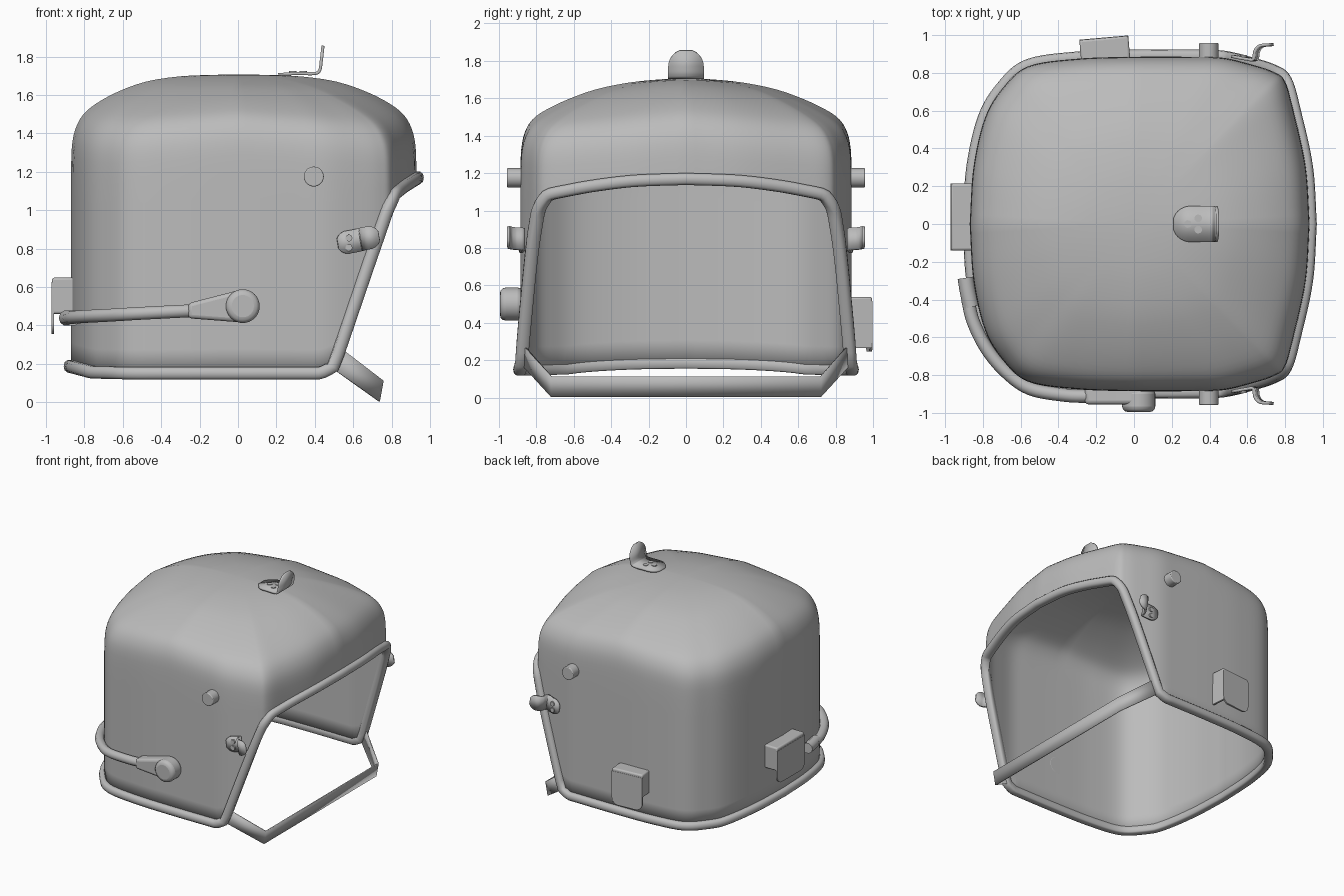
import bpy, bmesh, math
from mathutils import Vector, Matrix

if "Cube" in bpy.data.objects:
    bpy.data.objects.remove(bpy.data.objects["Cube"])

grey = bpy.data.materials.new("grey")
grey.use_nodes = True
grey.diffuse_color = (0.5, 0.5, 0.5, 1)
grey.node_tree.nodes["Principled BSDF"].inputs["Base Color"].default_value = (0.5, 0.5, 0.5, 1)


def finish(ob, angle=40):
    bpy.ops.object.select_all(action='DESELECT')
    ob.select_set(True)
    bpy.context.view_layer.objects.active = ob
    bpy.ops.object.shade_smooth_by_angle(angle=math.radians(angle))
    return ob


def make(name, verts, faces, thick=0, offset=0, bevel=0, angle=40):
    me = bpy.data.meshes.new(name)
    me.from_pydata([tuple(v) for v in verts], [], faces)
    bm = bmesh.new()
    bm.from_mesh(me)
    bmesh.ops.recalc_face_normals(bm, faces=bm.faces)
    bm.to_mesh(me)
    bm.free()
    me.materials.append(grey)
    ob = bpy.data.objects.new(name, me)
    bpy.context.collection.objects.link(ob)
    finish(ob, angle)
    if thick:
        m = ob.modifiers.new("thickness", 'SOLIDIFY')
        m.thickness, m.offset = thick, offset
    if bevel:
        m = ob.modifiers.new("soft edges", 'BEVEL')
        m.width, m.segments, m.limit_method = bevel, 3, 'ANGLE'
    return ob


def spline(pts, n):
    """Smooth curve through the points."""
    p = [Vector(q) for q in pts]
    p = [2 * p[0] - p[1]] + p + [2 * p[-1] - p[-2]]
    out = []
    for i in range(1, len(p) - 2):
        a, b, c, d = p[i - 1:i + 3]
        for k in range(n):
            t = k / n
            out.append(0.5 * (2 * b + (c - a) * t + (2 * a - 5 * b + 4 * c - d) * t * t
                              + (3 * b - a - 3 * c + d) * t ** 3))
    return out + [p[-2]]


def prism(name, profile, y0, y1, bevel=0):
    """Extrude an XZ profile along y."""
    n = len(profile)
    verts = [(x, y, z) for y in (y0, y1) for x, z in profile]
    faces = [range(n), range(n, 2 * n)]
    faces += [(i, (i + 1) % n, n + (i + 1) % n, n + i) for i in range(n)]
    return make(name, verts, [tuple(f) for f in faces], bevel=bevel)


def circle(x, z, r, a0=0, a1=360, n=32):
    return [(x + r * math.cos(math.radians(a0 + (a1 - a0) * i / n)),
             z + r * math.sin(math.radians(a0 + (a1 - a0) * i / n))) for i in range(n)]


def tube(name, pts, r):
    cu = bpy.data.curves.new(name, 'CURVE')
    cu.dimensions = '3D'
    cu.bevel_depth, cu.bevel_resolution, cu.use_fill_caps = r, 3, True
    sp = cu.splines.new('POLY')
    sp.points.add(len(pts) - 1)
    for q, v in zip(sp.points, pts):
        q.co = (*v, 1)
    cu.materials.append(grey)
    ob = bpy.data.objects.new(name, cu)
    bpy.context.collection.objects.link(ob)
    bpy.ops.object.select_all(action='DESELECT')
    ob.select_set(True)
    bpy.context.view_layer.objects.active = ob
    bpy.ops.object.convert(target='MESH')
    return finish(bpy.context.object, 50)


def tab(name, path, side, half, thick=0.016):
    """Bent strip with rounded ends."""
    pts = spline(path, 8)
    run = [0]
    for a, b in zip(pts, pts[1:]):
        run.append(run[-1] + (b - a).length)
    verts = []
    for p, d in zip(pts, run):
        e = min(1, (min(d, run[-1] - d) + 0.006) / half)
        w = half * math.sqrt(1 - (1 - e) ** 2)
        verts += [p + Vector(side) * w, p - Vector(side) * w]
    faces = [(2 * i, 2 * i + 1, 2 * i + 3, 2 * i + 2) for i in range(len(pts) - 1)]
    return make(name, verts, faces, thick)


def box(name, lo, hi, bevel, matrix):
    verts = [(x, y, z) for x in (lo[0], hi[0]) for y in (lo[1], hi[1]) for z in (lo[2], hi[2])]
    faces = [(0, 1, 3, 2), (4, 5, 7, 6), (0, 1, 5, 4), (2, 3, 7, 6), (0, 2, 6, 4), (1, 3, 7, 5)]
    make(name, verts, faces, bevel=bevel).matrix_world = matrix


# Plan outline, lower edge height and dome profile of the shell
half_plan = spline([(-.87, 0), (-.85, .3), (-.79, .56), (-.695, .72), (-.56, .835), (-.3, .875),
                    (0, .885), (.3, .885), (.47, .88), (.62, .845), (.74, .805), (.8, .755),
                    (.845, .6), (.91, .3), (.93, 0)], 6)
plan = half_plan + [Vector((p.x, -p.y)) for p in reversed(half_plan[1:-1])]
edge = [(-.9, .19), (-.75, .15), (-.55, .145), (.43, .145), (.5, .18), (.775, .99),
        (.81, 1.08), (.86, 1.12), (.94, 1.17)]
dome = spline([(1, 1.2), (.995, 1.33), (.975, 1.42), (.93, 1.495), (.85, 1.555), (.72, 1.617),
               (.55, 1.67), (.35, 1.697), (.15, 1.705), (0, 1.707)], 3)


def edge_z(x):
    for (x0, z0), (x1, z1) in zip(edge, edge[1:]):
        if x <= x1:
            return z0 + (z1 - z0) * (x - x0) / (x1 - x0)


def dome_point(p, s, z):
    """Scaled outline point, rounder and lower toward the corners."""
    corner = abs(p.x * p.y) / 0.6
    r = s * (1 - 0.2 * (1 - s) * corner)
    x, y = p.x * r, p.y * r
    return (x, y, z - 0.05 * corner * s * s - 0.22 * y * y * (1 - s))


# Shell: wall rows, dome rows and a closing fan
rows, wall = [], 8
for k in range(wall):
    rows.append([(p.x, p.y, edge_z(p.x) + (dome_point(p, 1, 1.2)[2] - edge_z(p.x)) * k / wall)
                 for p in plan])
rows += [[dome_point(p, s, z) for p in plan] for s, z in dome[:-1]]
n = len(plan)
verts = [v for row in rows for v in row] + [(0, 0, dome[-1][1])]
faces = [(r * n + i, r * n + (i + 1) % n, (r + 1) * n + (i + 1) % n, (r + 1) * n + i)
         for r in range(len(rows) - 1) for i in range(n)]
last = (len(rows) - 1) * n
faces += [(last + i, last + (i + 1) % n, len(verts) - 1) for i in range(n)]
make("shell", verts, faces, 0.025, -1)

# Rim: rounded section swept along the edge, standing out of the shell but flush inside
section = [(-.027, .025), (-.027, -.02), (-.018, -.027), (.02, -.027), (.034, -.015),
           (.038, .005), (.034, .025), (.02, .037), (-.015, .037)]
loop = [Vector(v) for v in rows[0]]
verts = []
for i, p in enumerate(loop):
    along = (loop[(i + 1) % n] - loop[i - 1]).normalized()
    out = along.cross(Vector((0, 0, 1))) * -1
    out.normalize()
    up = out.cross(along)
    up *= 1 if up.z > 0 else -1
    verts += [p + out * a + up * b for a, b in section]
k = len(section)
make("rim", verts, [(i * k + j, i * k + (j + 1) % k, (i + 1) % n * k + (j + 1) % k,
                     (i + 1) % n * k + j) for i in range(n) for j in range(k)], angle=60)

# Flat chin bar hanging below the face opening
top = [(.55, .86, .27), (.755, .72, .112), (.755, -.72, .112), (.55, -.86, .27)]
low = [(.5, .87, .17), (.735, .72, .004), (.735, -.72, .004), (.5, -.87, .17)]
make("chin_bar", top + low, [(i, i + 1, i + 5, i + 4) for i in range(3)], 0.01)

# Side studs and hooks
for s, word in ((1, "left"), (-1, "right")):
    prism(word + "_stud", circle(.395, 1.175, .052), s * .86, s * .958, 0.006)
    path = [(.52, s * .888, .825), (.6, s * .874, .838), (.64, s * .872, .847), (.65, s * .915, .85),
            (.675, s * .943, .855), (.735, s * .95, .865)]
    tab(word + "_hook", path, (-.17, 0, .985), .06)
    for z in (.805, .855):
        prism(word + "_hook_rivet", circle(.578, z, .018, n=16), s * .87, s * .895)

# Top hook with three rivets
tab("top_hook", [(.21, 0, 1.706), (.3, 0, 1.712), (.4, 0, 1.712), (.426, 0, 1.73), (.434, 0, 1.78),
                 (.443, 0, 1.857)], (0, 1, 0), .095)
for x, y in ((.34, .03), (.34, -.03), (.285, 0)):
    rivet = prism("top_hook_rivet", circle(0, 0, .02, n=16), -.01, .01)
    rivet.matrix_world = Matrix.Translation((x, y, 1.714)) @ Matrix.Rotation(math.pi / 2, 4, 'X')

# Boom arm: teardrop mount, knob, tube and end piece
prism("boom_mount", circle(.02, .5, .085, -100, 105) + [(-.26, .515), (-.26, .437)],
      -.86, -.955, 0.02)
prism("boom_knob", circle(.025, .5, .088), -.87, -.995, 0.03)
tube("boom_tube", spline([(-.24, -.912, .476), (-.36, -.907, .47), (-.55, -.872, .46),
                          (-.68, -.78, .452), (-.78, -.66, .447), (-.85, -.52, .442),
                          (-.88, -.4, .438)], 5), 0.035)
tube("boom_end", spline([(-.862, -.44, .438), (-.88, -.36, .438), (-.892, -.285, .438)], 3), 0.042)

# Equipment boxes, modelled facing +y and turned into place
left = Matrix.Translation((-.16, .985, .245)) @ Matrix.Rotation(math.radians(5), 4, 'Z')
back = Matrix.Translation((-.97, .037, .355)) @ Matrix.Rotation(math.pi / 2, 4, 'Z')
for word, m, w in (("left", left, .13), ("back", back, .177)):
    box(word + "_box", (-w, -.12, .105), (w, 0, .293), 0.012, m)
    flap = prism(word + "_box_flap", [(-w, .27), (w, .27)] + circle(w - .06, .06, .06, 0, -90, 8)
                 + circle(-w + .06, .06, .06, -90, -180, 8) + [(-w, .06)], -.012, .002)
    flap.matrix_world = m
box("left_box_side", (.115, -.12, .02), (.13, 0, .2), 0.003, left)
